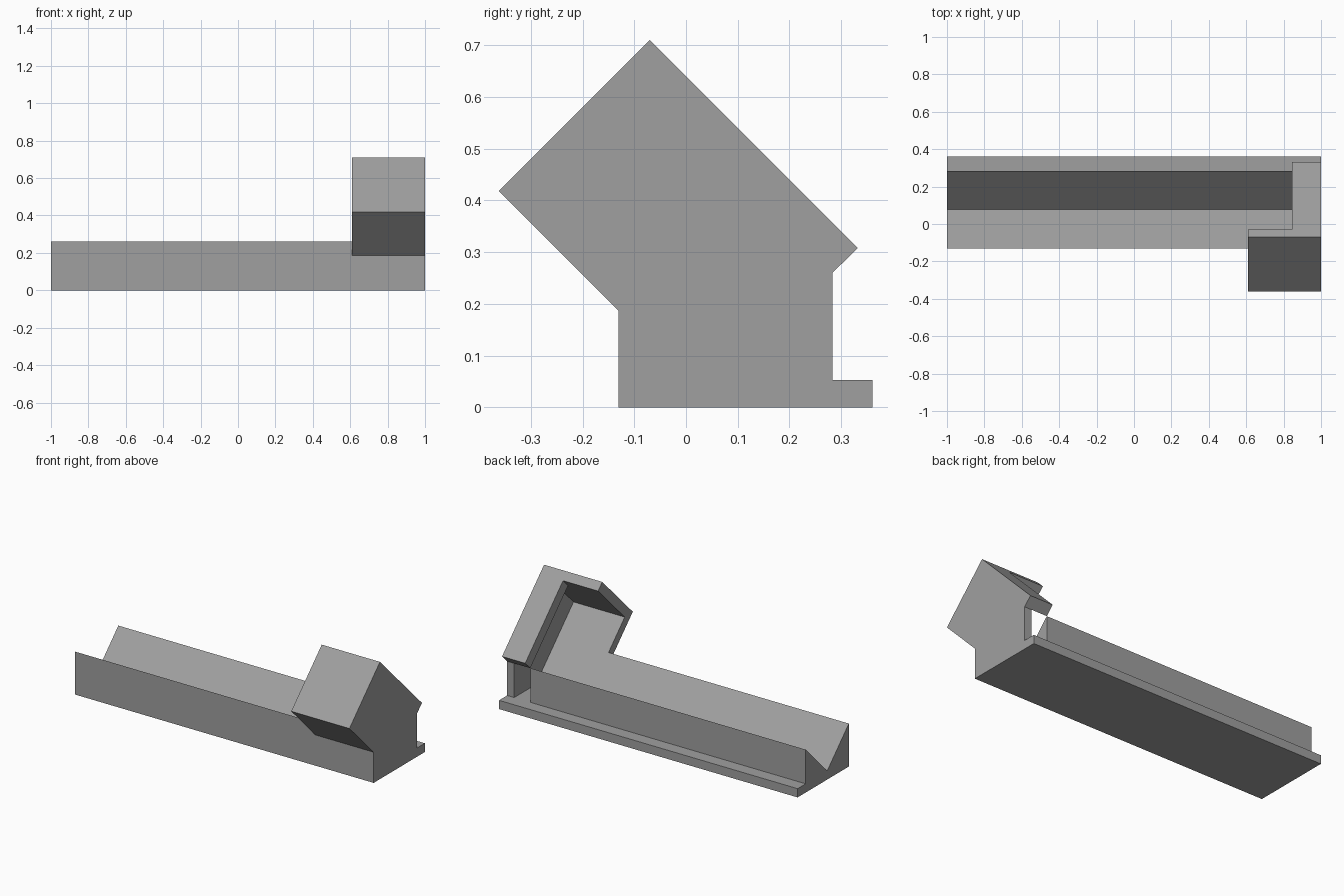
import bpy, bmesh

if "Cube" in bpy.data.objects:
    bpy.data.objects.remove(bpy.data.objects["Cube"])

grey = bpy.data.materials.new("plain_grey")
grey.diffuse_color = (0.35, 0.35, 0.35, 1)
grey.use_nodes = True
grey.node_tree.nodes["Principled BSDF"].inputs["Base Color"].default_value = grey.diffuse_color


def extrude_x(name, profile, x0, x1):
    """Solid made by sweeping a (y, z) profile from x0 to x1."""
    bm = bmesh.new()
    ends = [[bm.verts.new((x, y, z)) for y, z in profile] for x in (x0, x1)]
    n = len(profile)
    for end in ends:
        bm.faces.new(end)
    for i in range(n):
        j = (i + 1) % n
        bm.faces.new((ends[0][i], ends[0][j], ends[1][j], ends[1][i]))
    bmesh.ops.recalc_face_normals(bm, faces=bm.faces)
    mesh = bpy.data.meshes.new(name)
    bm.to_mesh(mesh)
    bm.free()
    mesh.materials.append(grey)
    bpy.context.collection.objects.link(bpy.data.objects.new(name, mesh))


# Key x stations and shared profile points (y, z)
LEFT, HEAD, LIP, PLATE, RIGHT = -1.0, 0.61, 0.845, 0.953, 1.0
front_low, front_bend, front_top = (-0.13, 0.0), (-0.13, 0.186), (-0.13, 0.26)
back_top, step_in = (0.283, 0.26), (0.283, 0.053)
step_out, back_low = (0.36, 0.053), (0.36, 0.0)
valley = (0.077, 0.053)
nose, peak, eave = (-0.362, 0.418), (-0.07, 0.71), (0.332, 0.308)
inner_nose, inner_peak = (-0.285, 0.415), (-0.03, 0.67)
lip_inner = (-0.0785, 0.6215)

# Long V-grooved beam with a ledge along the back
extrude_x("grooved_beam", [front_low, front_top, valley, back_top,
                           step_in, step_out, back_low], LEFT, LIP)

# Open floor beside the end plate, where the back wall is missing
extrude_x("open_floor", [front_low, front_top, valley,
                         step_out, back_low], LIP, PLATE)

# Tilted bed and front stop of the raised head
extrude_x("tilted_bed", [front_bend, nose, peak, inner_peak,
                         inner_nose, front_top], HEAD, PLATE)

# Overhanging flange along the top of the head
extrude_x("top_flange", [inner_peak, eave, back_top, lip_inner], LIP, PLATE)

# Solid end plate
extrude_x("end_plate", [front_low, front_bend, nose, peak, eave, back_top,
                        step_in, step_out, back_low], PLATE, RIGHT)
